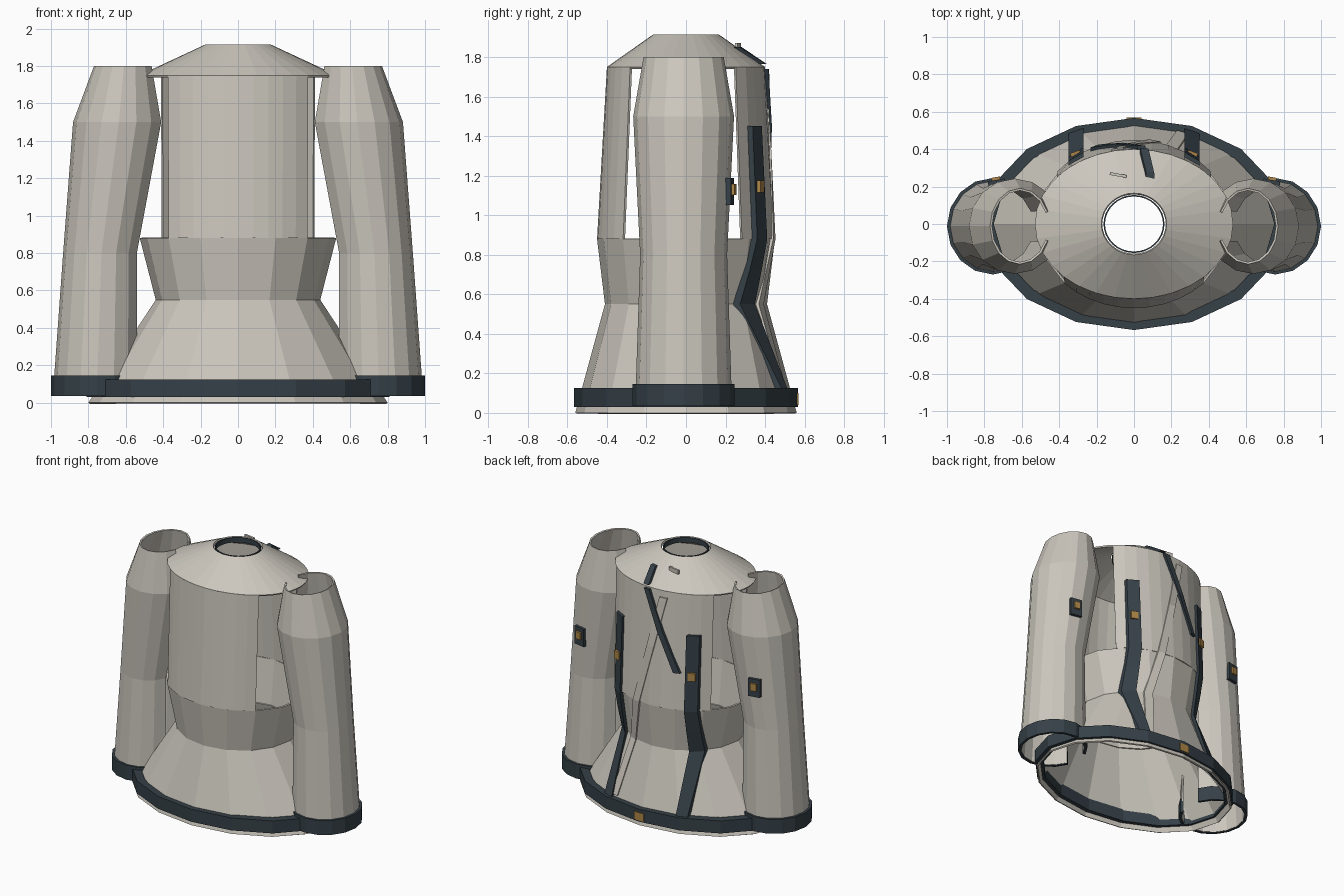
import bpy, bmesh, math
from mathutils import Matrix, Vector

if "Cube" in bpy.data.objects:
    bpy.data.objects.remove(bpy.data.objects["Cube"])


def material(name, rgb):
    m = bpy.data.materials.new(name)
    m.diffuse_color = (*rgb, 1)
    m.use_nodes = True
    m.node_tree.nodes["Principled BSDF"].inputs["Base Color"].default_value = m.diffuse_color
    return m


CLOTH = material("pale cloth", (0.60, 0.57, 0.51))
DARK = material("dark trim", (0.036, 0.052, 0.064))
GOLD = material("brass", (0.42, 0.24, 0.065))

# Body outline: height, half width, half depth
BODY = [(0, 0.80, 0.56), (0.55, 0.44, 0.41), (0.88, 0.525, 0.45),
        (1.75, 0.53, 0.40), (1.915, 0.175, 0.165)]


def finish(name, bm, mat):
    me = bpy.data.meshes.new(name)
    bm.to_mesh(me)
    bm.free()
    me.materials.append(mat)
    ob = bpy.data.objects.new(name, me)
    bpy.context.collection.objects.link(ob)
    return ob


def shell(name, rings, mat, sides=16, a0=0, a1=360, thick=0.012):
    """Loft of elliptical arcs; a ring is (z, rx, ry, cx, cy)."""
    bm = bmesh.new()
    closed = a1 - a0 >= 360
    n = sides if closed else sides + 1
    loops = []
    for ring in rings:
        z, rx, ry, cx, cy = (*ring, 0, 0)[:5]
        angles = [math.radians(a0 + (a1 - a0) * i / sides) for i in range(n)]
        loops.append([bm.verts.new((cx + rx * math.cos(a), cy + ry * math.sin(a), z))
                      for a in angles])
    for lo, hi in zip(loops, loops[1:]):
        for i in range(sides):
            j = (i + 1) % n
            bm.faces.new((lo[i], lo[j], hi[j], hi[i]))
    ob = finish(name, bm, mat)
    mod = ob.modifiers.new("thickness", 'SOLIDIFY')
    mod.thickness = thick
    mod.offset = -1
    return ob


def back_y(x, z):
    """Depth of the body's back surface at x, z."""
    for (z0, rx0, ry0), (z1, rx1, ry1) in zip(BODY, BODY[1:]):
        if z <= z1:
            t = (z - z0) / (z1 - z0)
            rx, ry = rx0 + t * (rx1 - rx0), ry0 + t * (ry1 - ry0)
            return ry * math.sqrt(max(0, 1 - (x / rx) ** 2))
    return 0


def ribbon(name, path, width, mat, lift=0.025):
    """Strip of cloth lying on the back, along (x, z) points."""
    bm = bmesh.new()
    sections = []
    for x, z in path:
        l, r = x - width / 2, x + width / 2
        yl, yr = back_y(l, z), back_y(r, z)
        sections.append([bm.verts.new(p) for p in (
            (l, yl - 0.01, z), (r, yr - 0.01, z), (r, yr + lift, z), (l, yl + lift, z))])
    for a, b in zip(sections, sections[1:]):
        for i in range(4):
            j = (i + 1) % 4
            bm.faces.new((a[i], a[j], b[j], b[i]))
    bm.faces.new(sections[0])
    bm.faces.new(sections[-1])
    bmesh.ops.recalc_face_normals(bm, faces=bm.faces)
    return finish(name, bm, mat)


def box(name, centre, size, mat, turn=0):
    bm = bmesh.new()
    m = (Matrix.Translation(Vector(centre)) @ Matrix.Rotation(math.radians(turn), 4, 'Z')
         @ Matrix.Diagonal((*size, 1)))
    bmesh.ops.create_cube(bm, size=1, matrix=m)
    return finish(name, bm, mat)


# Body: skirt, waist, front and back panels, shoulder yoke
shell("skirt", BODY[0:2], CLOTH)
shell("waist", BODY[1:3], CLOTH)
shell("front_panel", BODY[2:4], CLOTH, 10, 225, 315)
shell("back_panel", BODY[2:4], CLOTH, 10, 39, 141)
shell("shoulder_yoke", BODY[3:5], CLOTH, 32)
shell("neck_band", [(1.875, 0.163, 0.155), (1.912, 0.163, 0.155)], DARK, 32, thick=0.008)
shell("hem_band", [(0.03, 0.81, 0.567), (0.125, 0.81, 0.567)], DARK, thick=0.06)

# Sleeves and cuffs, open along the side that faces the body
for side, label in ((1, "right"), (-1, "left")):
    a0, a1 = (-157.5, 157.5) if side > 0 else (22.5, 337.5)
    sleeve = [(0.04, 0.235, 0.245, 0.755), (0.80, 0.205, 0.22, 0.73),
              (1.50, 0.245, 0.255, 0.637), (1.80, 0.16, 0.203, 0.61)]
    shell(label + "_sleeve", [(z, rx, ry, side * cx, -0.012) for z, rx, ry, cx in sleeve],
          CLOTH, 14, a0, a1)
    shell(label + "_cuff", [(z, 0.245, 0.258, side * 0.755, -0.012) for z in (0.035, 0.145)],
          DARK, 14, a0, a1, 0.02)
    # Sleeve tab with its stud
    box(label + "_sleeve_tab", (side * 0.735, 0.218, 1.12), (0.09, 0.035, 0.135), DARK, -side * 10)
    box(label + "_sleeve_stud", (side * 0.738, 0.238, 1.13), (0.045, 0.025, 0.055), GOLD, -side * 10)
    # Long back strap with its buckle
    x = side * 0.31
    ribbon(label + "_back_strap", [(x, z) for z in (1.45, 0.88, 0.72, 0.55, 0.12)], 0.08, DARK)
    box(label + "_strap_buckle", (x, 0.37, 1.145), (0.055, 0.035, 0.06), GOLD, -side * 20)

# Back closure: overlapping flap, diagonal strap, shoulder tab and clasps
ribbon("closure_flap", [(-0.09, 1.70), (0.0, 1.32), (0.11, 0.88), (0.18, 0.55), (0.26, 0.14)],
       0.06, CLOTH, 0.008)
ribbon("diagonal_strap", [(0.04, 1.74), (-0.08, 1.45), (-0.21, 1.16)], 0.045, DARK, 0.02)
ribbon("shoulder_tab", [(0.055, 1.765), (0.086, 1.85)], 0.045, DARK, 0.03)
box("shoulder_clasp", (-0.085, 0.262, 1.855), (0.09, 0.015, 0.03), CLOTH, -10)
box("hem_buckle", (0, 0.555, 0.07), (0.08, 0.03, 0.06), GOLD)
